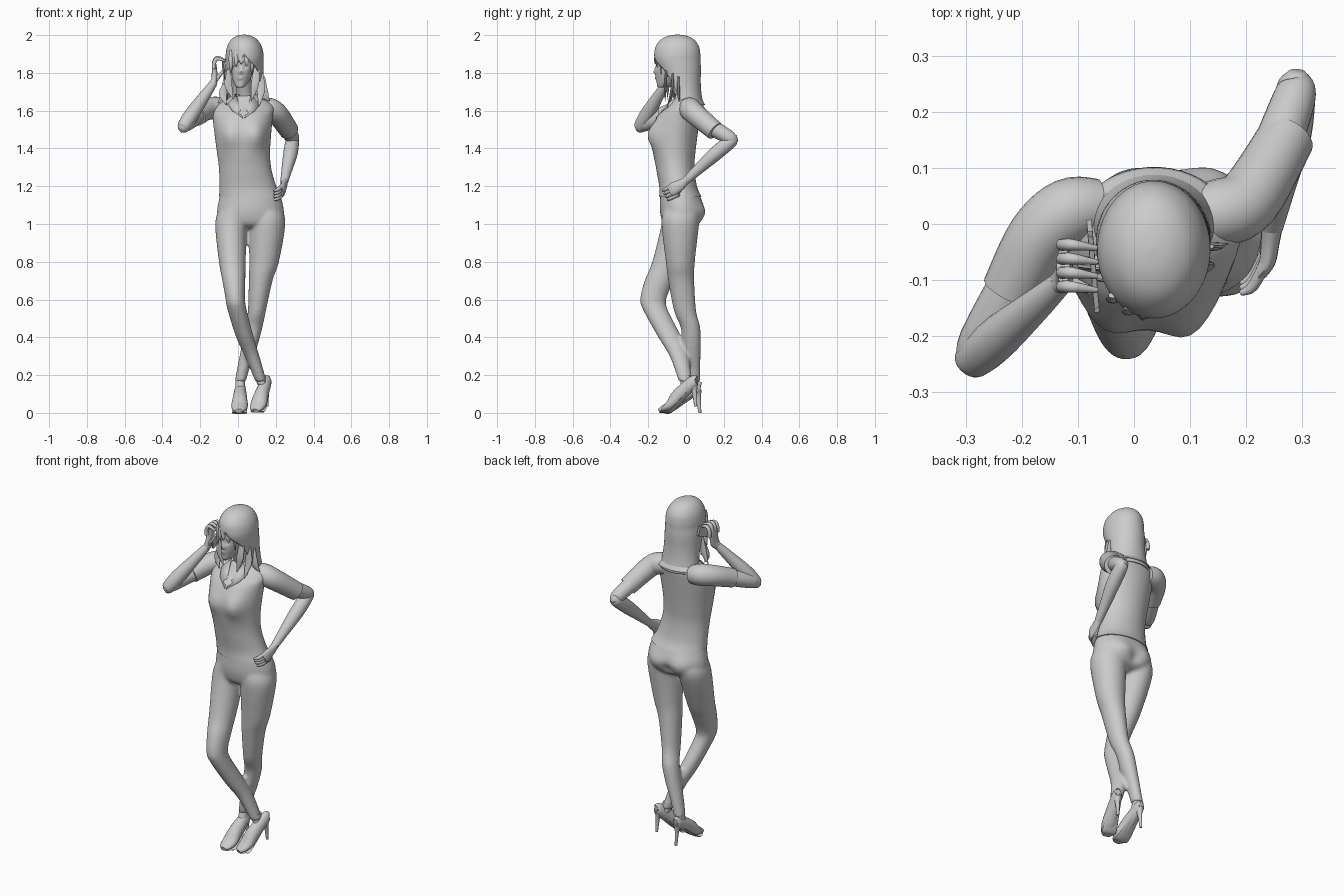
import bpy, bmesh, math
from mathutils import Vector

X, Y, Z = Vector((1, 0, 0)), Vector((0, 1, 0)), Vector((0, 0, 1))


def spline(pts, sub):
    """Catmull-Rom through tuples of any length."""
    pts = [p if len(p) > 4 else tuple(p) + (p[3],) for p in pts]
    out = []
    for i in range(len(pts) - 1):
        q = [pts[max(0, min(len(pts) - 1, i + k))] for k in (-1, 0, 1, 2)]
        for s in range(sub):
            t = s / sub
            out.append([0.5 * (2 * b + (c - a) * t + (2 * a - 5 * b + 4 * c - d) * t * t
                               + (3 * b - a - 3 * c + d) * t ** 3) for a, b, c, d in zip(*q)])
    return out + [list(pts[-1])]


def finish(name, bm, thick=0):
    bmesh.ops.recalc_face_normals(bm, faces=bm.faces)
    me = bpy.data.meshes.new(name)
    bm.to_mesh(me)
    bm.free()
    ob = bpy.data.objects.new(name, me)
    bpy.context.collection.objects.link(ob)
    if thick:
        m = ob.modifiers.new("thickness", 'SOLIDIFY')
        m.thickness, m.offset = thick, 0
    return ob


def loft(name, pts, ref=None, n=24, sub=5, bumps=(), thick=0):
    """Elliptic rings (x,y,z,rx,ry[,front gap in degrees]); flat rings, or across the path if ref is given."""
    rows = spline(pts, sub)
    is_open = len(rows[0]) > 5
    bm, rings = bmesh.new(), []
    for i, r in enumerate(rows):
        p, u, v = Vector(r[:3]), X, -Y
        if ref:
            t = (Vector(rows[min(i + 1, len(rows) - 1)][:3]) - Vector(rows[max(i - 1, 0)][:3])).normalized()
            u = t.cross(ref).normalized()
            v = u.cross(t)
        g = math.radians(max(0, r[5])) if is_open else 0
        ring = []
        for k in range(n):
            a = g / 2 + (2 * math.pi - g) * k / (n - 1 if is_open else n)
            co = p + u * max(r[3], .001) * math.sin(a) + v * max(r[4], .001) * math.cos(a)
            push = Vector()
            for c, rad, d in bumps:
                push += Y * d * math.exp(-((co - Vector(c)).length / rad) ** 2 * 1.5)
            ring.append(bm.verts.new(co + push))
        rings.append(ring)
    for a, b in zip(rings, rings[1:]):
        for k in range(n - 1 if is_open else n):
            bm.faces.new((a[k], a[(k + 1) % n], b[(k + 1) % n], b[k]))
    if is_open:
        bmesh.ops.remove_doubles(bm, verts=bm.verts, dist=.002)
    else:
        bm.faces.new(rings[0])
        bm.faces.new(rings[-1])
    return finish(name, bm, thick)


# shirt with bust
loft("shirt", [(.065, -.03, 1.145, .165, .112), (.052, -.042, 1.2, .15, .1), (.037, -.057, 1.3, .138, .102),
               (.028, -.06, 1.4, .142, .112), (.025, -.04, 1.56, .158, .113),
               (.033, -.012, 1.62, .155, .092), (.04, 0, 1.655, .11, .075), (.04, 0, 1.68, .055, .055)],
     n=48, sub=6, bumps=[((-.06, -.18, 1.475), .085, -.048), ((.11, -.175, 1.475), .085, -.055)])

# trousers: seat and two legs, fused into one skin
seat = loft("trousers", [(.052, -.04, 1.19, .143, .094), (.064, -.03, 1.14, .163, .107), (.066, -.022, 1.07, .177, .116),
                         (.064, -.025, 1.01, .172, .1), (.06, -.03, .985, .13, .07), (.055, -.03, .975, .03, .02)],
            n=48, bumps=[((-.02, .075, 1.06), .07, .018), ((.145, .075, 1.06), .07, .018),
                         ((.062, .095, 1.03), .035, -.018)])
leg_r = loft("right_leg", [(-.01, -.025, 1.08, .085, .1), (-.036, -.03, 1.0, .085, .1), (-.03, -.095, .8, .071, .084),
                           (-.022, -.14, .7, .061, .079), (-.015, -.172, .61, .052, .07), (-.006, -.164, .55, .051, .066),
                           (.037, -.085, .4, .047, .062), (.075, -.037, .3, .039, .05), (.122, -.002, .165, .03, .036)])
leg_l = loft("left_leg", [(.143, -.02, 1.08, .09, .1), (.154, -.03, 1.0, .097, .1), (.138, -.03, .8, .079, .077),
                          (.12, -.025, .7, .063, .069), (.1, -.005, .54, .048, .059), (.083, .024, .45, .046, .052),
                          (.06, .03, .35, .042, .049), (.032, .036, .25, .034, .04), (.012, .041, .165, .03, .035)])
for p in (seat, leg_r, leg_l):
    p.select_set(True)
bpy.context.view_layer.objects.active = seat
bpy.ops.object.join()
m = seat.modifiers.new("fuse", 'REMESH')
m.mode, m.voxel_size, m.use_smooth_shade = 'VOXEL', .009, True
m = seat.modifiers.new("soften", 'SMOOTH')
m.factor, m.iterations = .5, 6


# high-heeled shoes
def shoe(side, toe, heel, lift, ankle):
    t, h = Vector(toe), Vector(heel)

    def at(f, z):
        q = t.lerp(h, f)
        return (q.x, q.y, z + lift * f)
    loft(side + "_shoe", [at(0, .013) + (.018, .009), at(.08, .019) + (.034, .016), at(.28, .036) + (.044, .03),
                          at(.5, .077) + (.038, .038), at(.92, .135) + (.026, .032), at(1, .14) + (.012, .018)],
         ref=Z, n=20)
    loft(side + "_sole", [at(.02, .004) + (.02, .004), at(.12, .004) + (.035, .004), at(.3, .006) + (.04, .005),
                          at(.85, .1) + (.024, .006)], ref=Z, n=12)
    loft(side + "_heel", [at(.9, .125) + (.024, .028), at(.94, .08) + (.011, .014), at(.98, 0) + (.007, .008)], n=12)
    loft(side + "_ankle", [at(.75, .11) + (.026, .036), (*ankle, .16, .025, .03), (*ankle, .2, .022, .026)], n=16)


shoe("left", (.006, -.145), (.014, .078), .0, (.012, .038))
shoe("right", (.09, -.125), (.157, .055), .035, (.124, 0))

# sleeves, arms and hands
loft("right_sleeve", [(-.06, .03, 1.605, .05), (-.115, .022, 1.614, .06), (-.17, -.025, 1.605, .057),
                      (-.22, -.12, 1.57, .052)], ref=Z)
loft("right_arm", [(-.17, -.03, 1.603, .045), (-.272, -.21, 1.533, .041), (-.29, -.25, 1.507, .02)], ref=Z)
loft("right_forearm", [(-.3, -.258, 1.5, .015), (-.288, -.243, 1.515, .034), (-.245, -.205, 1.58, .039),
                       (-.175, -.145, 1.68, .029), (-.13, -.105, 1.745, .021)], ref=Z)
loft("right_palm", [(-.135, -.11, 1.738, .02, .02), (-.124, -.09, 1.77, .032, .017),
                    (-.126, -.075, 1.845, .034, .012)], ref=X, n=16)
for i in range(4):
    y, s = -.112 + .025 * i, .006 * (i in (1, 2))
    loft("right_finger_%d" % i, [(-.127, y, 1.82, .011), (-.127, y, 1.85 + s, .011), (-.11, y, 1.875 + s, .010),
                                 (-.066, y - .006, 1.862 + s, .005)], ref=Y, n=10, sub=4)
loft("right_thumb", [(-.12, -.10, 1.76, .013), (-.078, -.118, 1.81, .008)], ref=Y, n=10)

loft("left_sleeve", [(.09, .02, 1.605, .05), (.15, .02, 1.61, .06), (.205, .045, 1.585, .058),
                     (.272, .155, 1.492, .051)], ref=Z)
loft("left_arm", [(.24, .1, 1.535, .044), (.286, .225, 1.46, .038), (.289, .258, 1.445, .024)], ref=Z)
loft("left_forearm", [(.29, .272, 1.455, .015), (.288, .243, 1.442, .034), (.278, .16, 1.375, .038),
                      (.258, .06, 1.285, .028), (.245, -.005, 1.225, .021)], ref=Z)
loft("left_palm", [(.246, 0, 1.23, .02, .02), (.243, -.03, 1.207, .017, .028), (.238, -.065, 1.187, .015, .034),
                   (.228, -.085, 1.175, .012, .03)], ref=Z, n=16)
for i in range(4):
    y, z = -.065 + .009 * i, 1.205 - .016 * i
    loft("left_finger_%d" % i, [(.236, y, z, .011), (.212, y - .046, z - .022, .010),
                                (.19, y - .058, z - .03, .005)], ref=Z, n=10, sub=4)
loft("left_thumb", [(.24, -.02, 1.2, .013), (.228, -.055, 1.145, .007)], ref=X, n=10)

# phone held to the ear
bm = bmesh.new()
bmesh.ops.create_cube(bm, size=1)
bmesh.ops.bevel(bm, geom=bm.edges[:], offset=.06, segments=2, affect='EDGES')
phone = finish("phone", bm)
phone.scale = (.01, .16, .055)
phone.location = (-.073, -.075, 1.82)
phone.rotation_euler = (math.radians(25), 0, math.radians(5))

# neck and head with modelled face
loft("neck", [(.04, .0, 1.63, .06, .055), (.035, -.012, 1.68, .044, .046), (.028, -.05, 1.79, .04, .05)])
loft("head", [(.012, -.13, 1.722, .014, .018), (.013, -.115, 1.732, .028, .038), (.017, -.092, 1.76, .044, .064),
              (.021, -.075, 1.79, .055, .085), (.025, -.063, 1.83, .062, .098), (.029, -.052, 1.89, .066, .1),
              (.03, -.046, 1.95, .055, .075)], n=56, sub=8,
     bumps=[((.013, -.168, 1.803), .014, -.02), ((.014, -.166, 1.822), .011, -.007), ((.012, -.155, 1.772), .013, -.007),
            ((-.009, -.157, 1.832), .014, .008), ((.039, -.157, 1.832), .014, .008)])

# hair shell, open around the face
loft("hair", [(.032, -.045, 2.0, 0, 0, 0), (.032, -.045, 1.994, .035, .045, 0), (.033, -.045, 1.975, .066, .085, 0),
              (.034, -.046, 1.94, .088, .111, 0), (.035, -.046, 1.9, .097, .119, 0), (.035, -.044, 1.865, .098, .118, 30),
              (.034, -.034, 1.82, .099, .11, 82), (.035, -.02, 1.75, .098, .095, 110), (.036, -.006, 1.69, .1, .085, 125),
              (.036, .004, 1.615, .11, .088, 160)], n=48, thick=.006)
# fringe strands, spread over the forehead and longer to the sides
for i in range(5):
    f = (i - 2) / 2
    x, y = .018 + .056 * f, -.163 + .028 * f * f
    loft("fringe_%d" % i, [(x, y + .008, 1.92, .008, .005), (x, y, 1.865, .012, .007),
                           (x, y + .004, 1.845 - .055 * f * f, .001, .001)], ref=Y, n=10)
# side locks: start, middle, end
locks = [((-.045, -.1, 1.82), (-.052, -.095, 1.74), (-.025, -.1, 1.66)),
         ((-.06, -.06, 1.8), (-.068, -.065, 1.71), (-.105, -.06, 1.64)),
         ((-.05, -.08, 1.76), (-.08, -.075, 1.69), (-.06, -.09, 1.63)),
         ((.1, -.1, 1.84), (.09, -.11, 1.74), (.07, -.11, 1.65)),
         ((.12, -.07, 1.8), (.122, -.075, 1.71), (.11, -.1, 1.62)),
         ((.13, -.04, 1.78), (.14, -.04, 1.69), (.168, -.035, 1.65))]
for i, (a, b, c) in enumerate(locks):
    loft("hair_lock_%d" % i, [a + (.013, .005), b + (.022, .008), c + (.001, .001)], ref=Y, n=10)

# collar: folded band and two lapels
loft("collar", [(.04, -.002, 1.685, .055, .055, 60), (.038, .002, 1.678, .07, .068, 65),
                (.036, .01, 1.63, .128, .09, 80)], n=32, thick=.004)
for s, side in ((-1, "right"), (1, "left")):
    bm = bmesh.new()
    bm.faces.new([bm.verts.new((.03 + s * x, y, z)) for x, y, z in
                  ((.04, -.045, 1.685), (.085, -.075, 1.635), (.06, -.125, 1.6), (.004, -.16, 1.56))])
    finish(side + "_lapel", bm, .005)

# smooth shading, keeping hems and soles sharp
bpy.ops.object.select_all(action='SELECT')
bpy.context.view_layer.objects.active = phone
bpy.ops.object.shade_smooth_by_angle(angle=math.radians(50))
